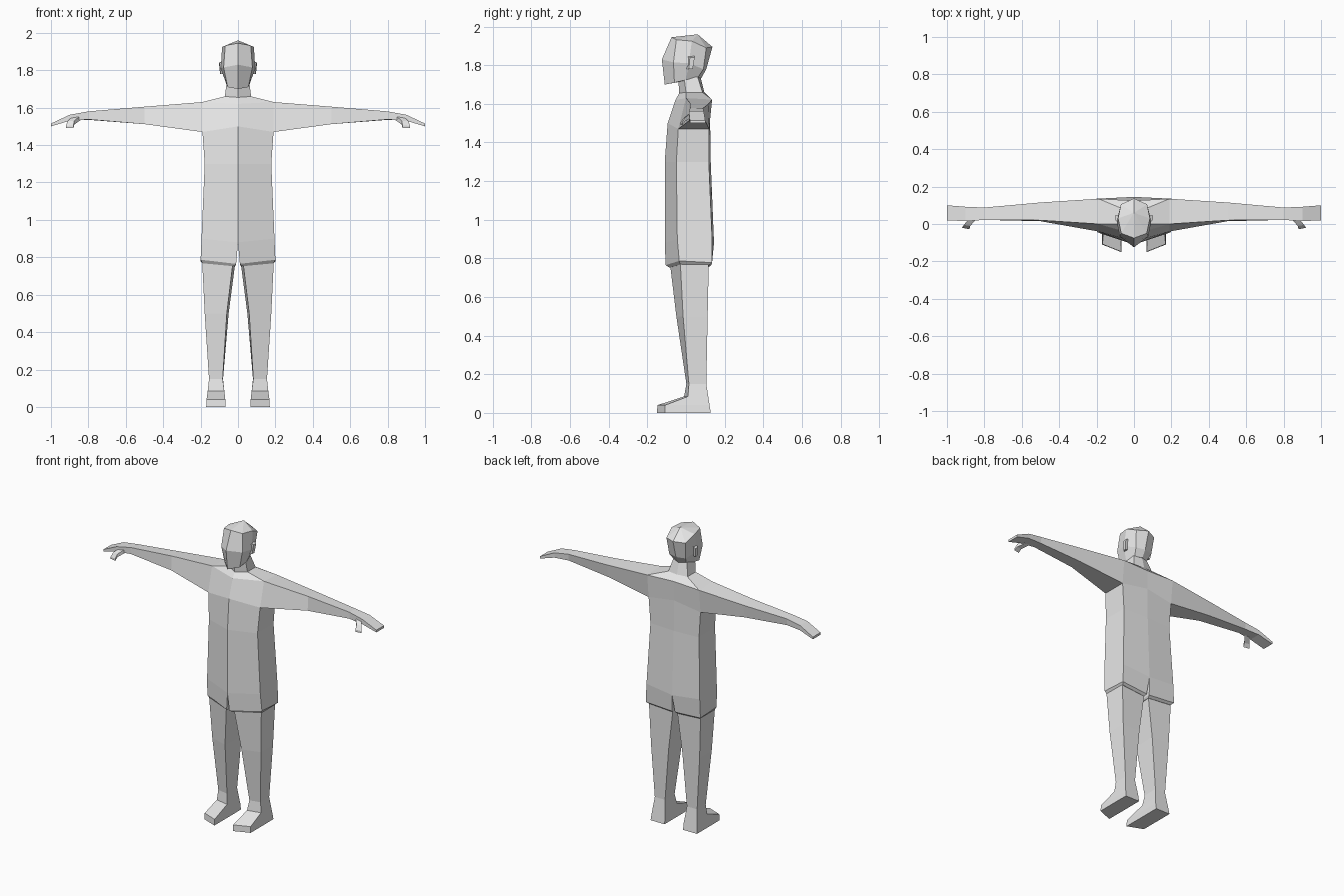
import bpy, bmesh

grey = bpy.data.materials.new("light grey")
grey.diffuse_color = (0.8, 0.8, 0.8, 1)


def loft(bm, rings, caps=(True, True)):
    """Skin a stack of closed rings, each with the same number of points."""
    loops = [[bm.verts.new(p) for p in ring] for ring in rings]
    n = len(rings[0])
    for a, b in zip(loops, loops[1:]):
        for i in range(n):
            j = (i + 1) % n
            bm.faces.new((a[i], a[j], b[j], b[i]))
    if caps[0]:
        bm.faces.new(loops[0][::-1])
    if caps[1]:
        bm.faces.new(loops[-1])


def finish(name, bm, drop=None):
    """Weld, remove hidden walls, mirror across x and make the object."""
    bmesh.ops.remove_doubles(bm, verts=bm.verts, dist=0.0005)
    hidden = [f for f in bm.faces if all(abs(v.co.x) < 0.001 for v in f.verts)
              or (drop and drop(f))]
    bmesh.ops.delete(bm, geom=hidden, context='FACES')
    bmesh.ops.mirror(bm, geom=bm.verts[:] + bm.edges[:] + bm.faces[:],
                     axis='X', merge_dist=0.0005)
    bmesh.ops.remove_doubles(bm, verts=bm.verts, dist=0.0005)
    bmesh.ops.recalc_face_normals(bm, faces=bm.faces)
    mesh = bpy.data.meshes.new(name)
    bm.to_mesh(mesh)
    bm.free()
    mesh.materials.append(grey)
    obj = bpy.data.objects.new(name, mesh)
    bpy.context.collection.objects.link(obj)


# Torso with neck: front centre, front side, back side, back centre
bm = bmesh.new()
loft(bm, [
    [(.02, -.085, .752), (.19, -.03, .768), (.185, .12, .765), (.015, .115, .752)],
    [(.01, -.105, .765), (.2, -.035, .787), (.2, .135, .778), (.01, .13, .765)],
    [(0, -.11, .88), (.195, -.045, .9), (.195, .135, .9), (0, .145, .88)],
    [(0, -.11, 1.3), (.178, -.05, 1.3), (.178, .118, 1.3), (0, .128, 1.3)],
    [(0, -.095, 1.5), (.19, -.04, 1.47), (.19, .12, 1.47), (0, .125, 1.5)],
    [(0, -.055, 1.62), (.19, 0, 1.63), (.19, .135, 1.622), (0, .125, 1.625)],
    [(0, -.035, 1.655), (.07, 0, 1.66), (.07, .085, 1.66), (0, .095, 1.66)],
    [(0, -.04, 1.73), (.06, -.01, 1.74), (.05, .06, 1.74), (0, .075, 1.74)],
])
# Arm and hand, welded to the shoulder opening
loft(bm, [
    [(.19, -.04, 1.47), (.19, .12, 1.47), (.19, .135, 1.622), (.19, 0, 1.63)],
    [(.5, .015, 1.512), (.5, .1, 1.512), (.5, .115, 1.598), (.5, .02, 1.605)],
    [(.8, .022, 1.537), (.8, .085, 1.535), (.8, .088, 1.578), (.8, .022, 1.58)],
    [(.9, .015, 1.53), (.9, .092, 1.53), (.9, .092, 1.562), (.9, .015, 1.562)],
    [(1, .02, 1.5), (1, .1, 1.5), (1, .1, 1.515), (1, .02, 1.515)],
], (False, True))
finish("shirt_neck_and_arms", bm,
       lambda f: all(abs(v.co.x - .19) < .001 and 1.46 < v.co.z < 1.64 for v in f.verts))

# Thumbs
bm = bmesh.new()
loft(bm, [
    [(.84, .03, 1.535), (.88, .03, 1.53), (.88, .03, 1.555), (.84, .03, 1.56)],
    [(.875, -.01, 1.51), (.91, -.005, 1.51), (.91, -.005, 1.53), (.875, -.01, 1.53)],
    [(.88, -.028, 1.49), (.92, -.02, 1.49), (.92, -.02, 1.502), (.88, -.028, 1.505)],
])
finish("thumbs", bm)

# Head: front centre, face corner, cheek, back corner, back centre, then crown
bm = bmesh.new()
loft(bm, [
    [(0, -.11, 1.70), (.055, -.06, 1.71), (.062, 0, 1.725), (.045, .06, 1.735), (0, .08, 1.735)],
    [(0, -.125, 1.83), (.077, -.065, 1.815), (.092, .015, 1.81), (.06, .09, 1.78), (0, .105, 1.78)],
    [(0, -.075, 1.945), (.068, -.05, 1.932), (.085, .03, 1.925), (.07, .105, 1.89), (0, .137, 1.895)],
    [(0, .06, 1.96)] * 5,
], (True, False))
finish("head", bm)

# Ears
bm = bmesh.new()
loft(bm, [
    [(.08, 0, 1.78), (.08, .035, 1.78), (.08, .045, 1.85), (.08, .005, 1.85)],
    [(.093, .015, 1.78), (.096, .035, 1.78), (.102, .045, 1.84), (.1, .02, 1.84)],
])
finish("ears", bm)

# Legs and feet: inner front, outer front, outer back, inner back
bm = bmesh.new()
loft(bm, [
    [(.025, -.085, .79), (.192, -.03, .79), (.19, .118, .79), (.012, .115, .79)],
    [(.06, -.05, .5), (.178, -.015, .5), (.178, .112, .5), (.05, .11, .5)],
    [(.082, .002, .15), (.155, .015, .15), (.155, .105, .15), (.08, .105, .15)],
    [(.073, -.01, .085), (.162, .01, .085), (.162, .115, .085), (.073, .115, .085)],
    [(.068, -.148, .04), (.168, -.108, .04), (.167, .122, .04), (.068, .122, .04)],
    [(.068, -.15, 0), (.17, -.11, 0), (.17, .128, 0), (.068, .128, 0)],
])
finish("legs_and_feet", bm)
